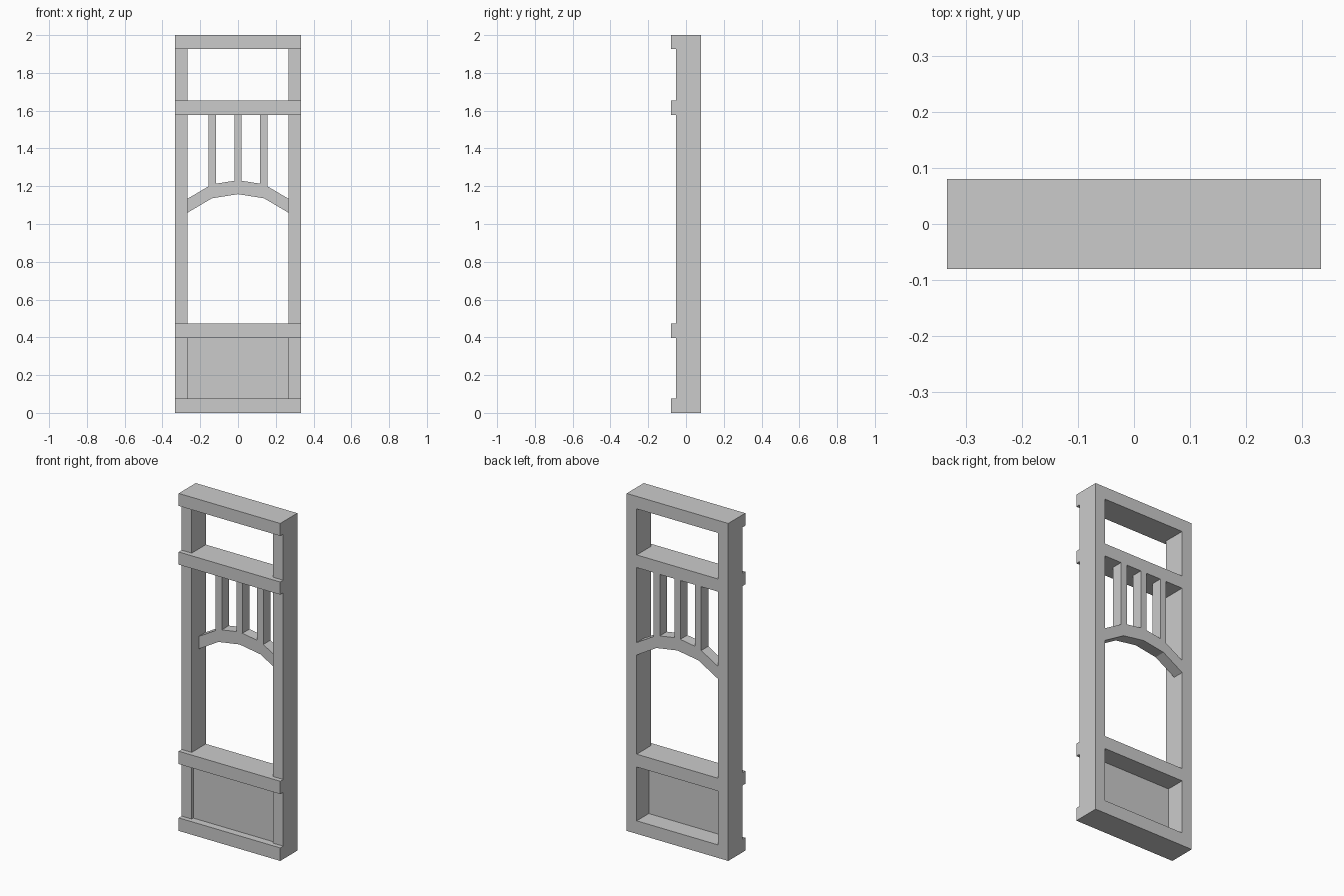
import bpy

if "Cube" in bpy.data.objects:
    bpy.data.objects.remove(bpy.data.objects["Cube"])

W, INNER = 0.333, 0.267            # half width, inner edge of posts
FRONT, POST_F, BACK = -0.08, -0.052, 0.08
ARCH_F = 0.014                     # front of arch and balusters


def prism(name, profile, to_xyz, a, b):
    """Extrude a closed 2D profile between a and b along the third axis."""
    n = len(profile)
    verts = [to_xyz(u, v, t) for t in (a, b) for u, v in profile]
    faces = [list(range(n))[::-1], list(range(n, 2 * n))]
    faces += [[i, (i + 1) % n, n + (i + 1) % n, n + i] for i in range(n)]
    mesh = bpy.data.meshes.new(name)
    mesh.from_pydata(verts, [], faces)
    obj = bpy.data.objects.new(name, mesh)
    bpy.context.collection.objects.link(obj)
    # consistent outward normals
    bpy.context.view_layer.objects.active = obj
    obj.select_set(True)
    bpy.ops.object.mode_set(mode='EDIT')
    bpy.ops.mesh.select_all(action='SELECT')
    bpy.ops.mesh.normals_make_consistent(inside=False)
    bpy.ops.object.mode_set(mode='OBJECT')
    obj.select_set(False)
    return obj


def upright(u, v, t):              # profile in XY, extruded along Z
    return (u, v, t)


def facing(u, v, t):               # profile in XZ, extruded along Y
    return (u, t, v)


def rect(u0, u1, v0, v1):
    return [(u0, v0), (u1, v0), (u1, v1), (u0, v1)]


# Side posts
for side, x0, x1 in (("left", -W, -INNER), ("right", INNER, W)):
    prism(side + "_post", rect(x0, x1, POST_F, BACK), upright, 0, 2)

# Cross rails: T-shaped plan, lapping over the post fronts
rail_plan = [(-W, FRONT), (W, FRONT), (W, POST_F), (INNER, POST_F),
             (INNER, BACK), (-INNER, BACK), (-INNER, POST_F), (-W, POST_F)]
for name, z0, z1 in (("bottom_rail", 0, 0.077), ("waist_rail", 0.396, 0.472),
                     ("upper_rail", 1.578, 1.653), ("top_rail", 1.926, 2.0)):
    prism(name, rail_plan, upright, z0, z1)

# Thin lower panel
prism("lower_panel", rect(-INNER, INNER, 0.077, 0.396), facing, -0.037, -0.033)

# Segmented arch
top = [(-INNER, 1.134), (-0.138, 1.21), (0, 1.232), (0.138, 1.21), (INNER, 1.134)]
bottom = [(x, z - 0.074) for x, z in reversed(top)]
prism("arch", top + bottom, facing, ARCH_F, BACK)

# Balusters, feet cut to follow the arch
prism("centre_baluster",
      [(-0.019, 1.229), (0, 1.232), (0.019, 1.229), (0.019, 1.578), (-0.019, 1.578)],
      facing, ARCH_F, BACK)
for side, s in (("left", -1), ("right", 1)):
    foot = [(0.116, 1.2135), (0.138, 1.21), (0.156, 1.1995), (0.156, 1.578), (0.116, 1.578)]
    prism(side + "_baluster", [(s * x, z) for x, z in foot], facing, ARCH_F, BACK)
